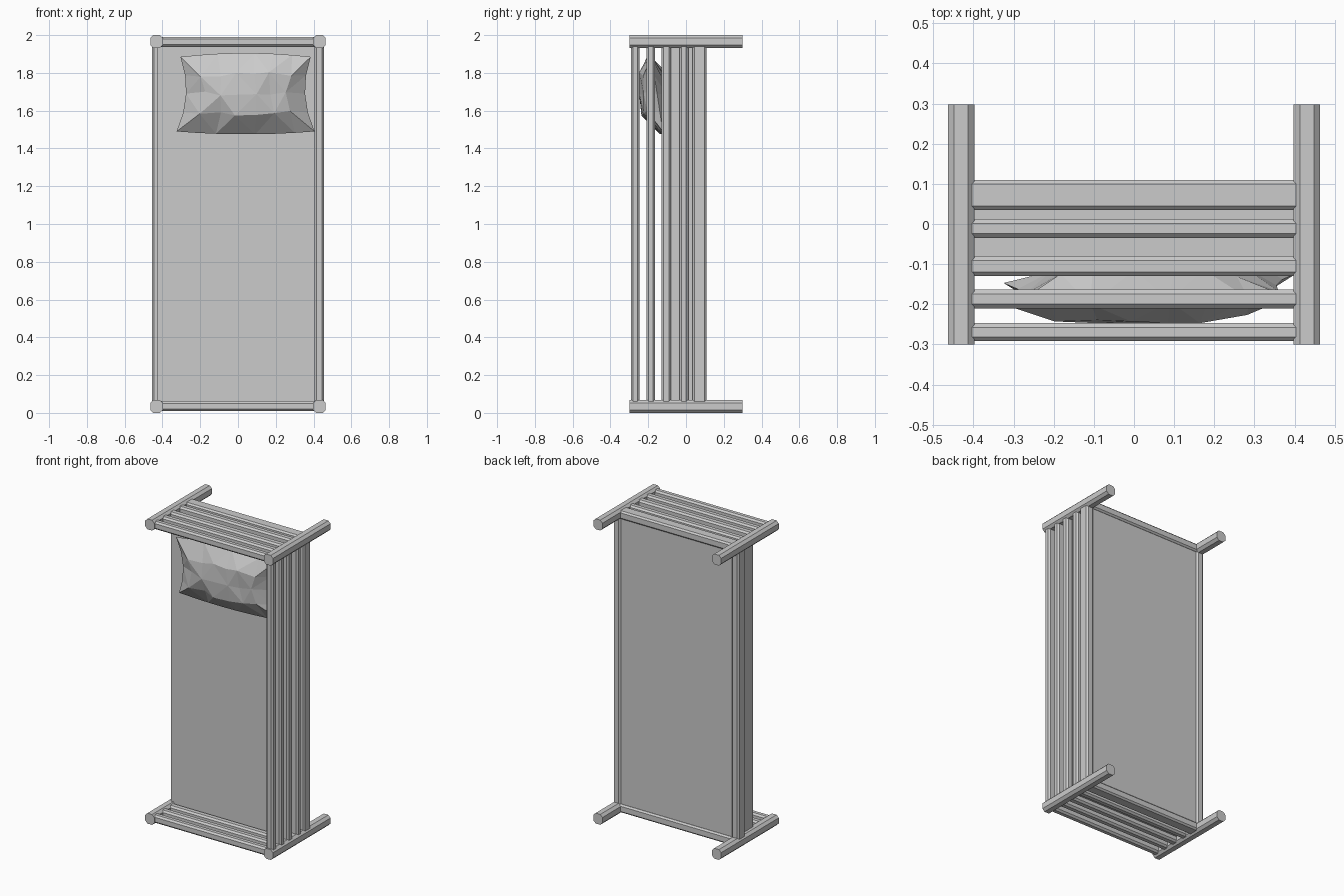
import bpy, bmesh, random
from math import pi, cos
from mathutils import Vector

if "Cube" in bpy.data.objects:
    bpy.data.objects.remove(bpy.data.objects["Cube"])

random.seed(4)


def finish(name, bm):
    bmesh.ops.recalc_face_normals(bm, faces=bm.faces)
    mesh = bpy.data.meshes.new(name)
    bm.to_mesh(mesh)
    bm.free()
    obj = bpy.data.objects.new(name, mesh)
    bpy.context.collection.objects.link(obj)
    return obj


def bar(name, lo, hi, axis=None, chamfer=0.0):
    """Box from lo to hi; edges running along axis get chamfered."""
    lo, hi = Vector(lo), Vector(hi)
    bm = bmesh.new()
    bmesh.ops.create_cube(bm, size=1)
    for v in bm.verts:
        v.co = Vector([(lo[i] + hi[i]) / 2 + v.co[i] * (hi[i] - lo[i]) for i in range(3)])
    if axis is not None:
        edges = [e for e in bm.edges
                 if abs((e.verts[0].co - e.verts[1].co)[axis]) > 1e-4]
        bmesh.ops.bevel(bm, geom=edges, offset=chamfer, segments=1, affect='EDGES')
    return finish(name, bm)


# Four corner posts, running front to back
for xn, x in (("left", -0.431), ("right", 0.431)):
    for zn, z in (("foot", 0.034), ("head", 1.966)):
        bar(f"{zn}_{xn}_post", (x - 0.033, -0.3, z - 0.034),
            (x + 0.033, 0.298, z + 0.034), 1, 0.016)

# Guard bars: (y low, y high) on both ends and on the right side
levels = [(-0.292, -0.247), (-0.21, -0.163), (-0.13, -0.08), (-0.035, 0.012)]
for i, (y0, y1) in enumerate(levels):
    for zn, z in (("foot", 0.036), ("head", 1.964)):
        bar(f"{zn}_bar_{i}", (-0.41, y0, z - 0.026), (0.41, y1, z + 0.026), 0, 0.011)
    bar(f"side_bar_{i}", (0.405, y0, 0.05), (0.455, y1, 1.95), 2, 0.011)

# Lower frame rails all round
for zn, z in (("foot", 0.037), ("head", 1.963)):
    bar(f"{zn}_rail", (-0.41, 0.035, z - 0.027), (0.41, 0.11, z + 0.027), 0, 0.01)
for xn, x in (("left", -0.43), ("right", 0.43)):
    bar(f"{xn}_rail", (x - 0.026, 0.035, 0.05), (x + 0.026, 0.108, 1.95), 2, 0.01)

# Mattress
bar("mattress", (-0.43, -0.08, 0.045), (0.415, 0.098, 1.955))

# Pillow: two faceted skins sharing a pinched rim
NX, NZ = 7, 4
bm = bmesh.new()
skins = {}
for j in range(NZ + 1):
    for i in range(NX + 1):
        u, v = 2 * i / NX - 1, 2 * j / NZ - 1
        rim = i in (0, NX) or j in (0, NZ)
        x = 0.04 + u * (0.315 + 0.04 * v * v) + 0.01 * u * v * -1
        z = 1.69 + v * 0.215 - (0.02 * v * u * u if v > 0 else 0.015 * v * u * u)
        y = -0.165 - 0.03 * v + 0.012 * u
        if rim:
            skins[i, j, 0] = skins[i, j, 1] = bm.verts.new((x, y, z))
            continue
        puff = 0.085 * (cos(u * pi / 2) * cos(v * pi / 2)) ** 0.4
        for s, sign in ((0, -1), (1, 1)):
            jit = [random.uniform(-0.014, 0.014) for _ in range(3)]
            yy = max(-0.247, y + sign * puff + jit[1])
            skins[i, j, s] = bm.verts.new((x + jit[0], yy, z + jit[2]))
for s in (0, 1):
    for j in range(NZ):
        for i in range(NX):
            a, b, c, d = (skins[i, j, s], skins[i + 1, j, s],
                          skins[i + 1, j + 1, s], skins[i, j + 1, s])
            # Alternate the diagonals; keep a diagonal into each rim corner
            flip = (i + j) % 2
            if (i, j) in ((0, 0), (NX - 1, NZ - 1)):
                flip = 0
            if (i, j) in ((NX - 1, 0), (0, NZ - 1)):
                flip = 1
            tris = ((a, b, d), (b, c, d)) if flip else ((a, b, c), (a, c, d))
            for t in tris:
                bm.faces.new(t)
finish("pillow", bm)
